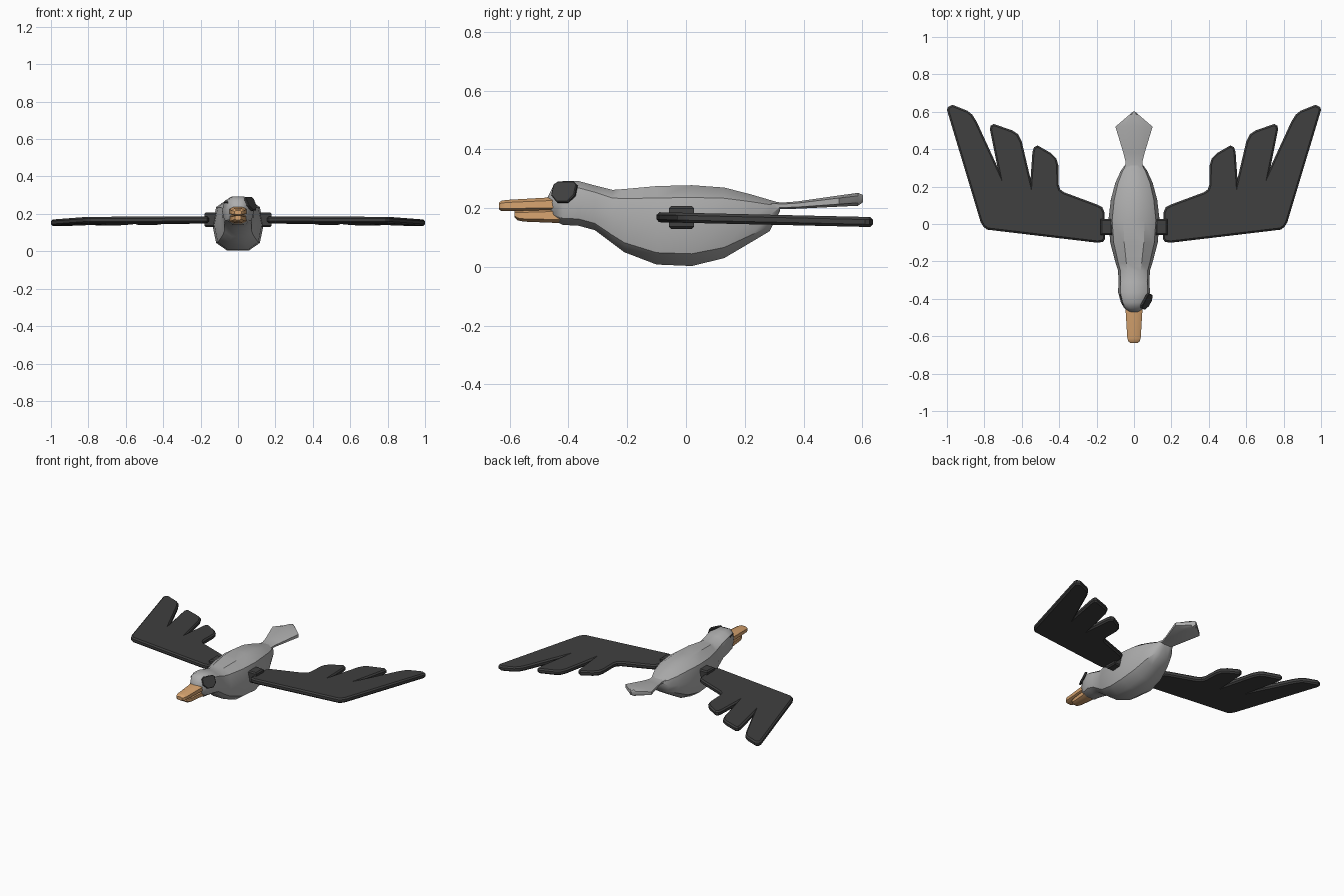
import bpy, bmesh, math
from mathutils import Vector, Matrix

if "Cube" in bpy.data.objects:
    bpy.data.objects.remove(bpy.data.objects["Cube"])


def material(name, rgb):
    m = bpy.data.materials.new(name)
    m.diffuse_color = (*rgb, 1)
    m.use_nodes = True
    m.node_tree.nodes["Principled BSDF"].inputs["Base Color"].default_value = m.diffuse_color
    return m


GREY = material("light grey", (0.42, 0.42, 0.42))
DARK = material("charcoal", (0.05, 0.05, 0.05))
ORANGE = material("bill orange", (0.68, 0.37, 0.16))


def make(name, bm, mat, angle=35, mirror=False):
    bmesh.ops.recalc_face_normals(bm, faces=bm.faces)
    me = bpy.data.meshes.new(name)
    bm.to_mesh(me)
    bm.free()
    me.materials.append(mat)
    ob = bpy.data.objects.new(name, me)
    bpy.context.collection.objects.link(ob)
    if mirror:
        ob.modifiers.new("mirror", 'MIRROR')
    bpy.ops.object.select_all(action='DESELECT')
    bpy.context.view_layer.objects.active = ob
    ob.select_set(True)
    bpy.ops.object.shade_smooth_by_angle(angle=math.radians(angle))
    return ob


def loft(name, sections, mat, sides=10, power=0.75, angle=35):
    """Skin rings given as (y, bottom z, top z, half width)."""
    bm = bmesh.new()
    rings = []
    for y, zb, zt, w in sections:
        ring = []
        for i in range(sides):
            a = 2 * math.pi * (i + 0.5) / sides - math.pi / 2
            c, s = math.cos(a), math.sin(a)
            x = math.copysign(abs(c) ** power, c) if abs(c) > 1e-6 else 0
            z = math.copysign(abs(s) ** power, s) if abs(s) > 1e-6 else 0
            z /= math.cos(math.pi / sides) ** power
            ring.append(bm.verts.new((x * w, y, (zb + zt) / 2 + z * (zt - zb) / 2)))
        rings.append(ring)
    for a, b in zip(rings, rings[1:]):
        for i in range(sides):
            j = (i + 1) % sides
            bm.faces.new((a[i], a[j], b[j], b[i]))
    bm.faces.new(rings[0])
    bm.faces.new(rings[-1])
    return make(name, bm, mat, angle)


def plate(name, outline, thick, bevel, mat, matrix=Matrix(), mirror=False):
    """Extruded outline centred on z = 0 with chamfered rims."""
    bm = bmesh.new()
    f = bm.faces.new([bm.verts.new((x, y, -thick / 2)) for x, y in outline])
    up = bmesh.ops.extrude_face_region(bm, geom=[f])
    for v in up["geom"]:
        if isinstance(v, bmesh.types.BMVert):
            v.co.z = thick / 2
    if not any(g.is_valid and len(g.verts) == len(outline) and g.calc_center_median().z < 0
               for g in bm.faces):
        bm.faces.new([v for v in bm.verts if v.co.z < 0])
    rims = [e for e in bm.edges if abs(e.verts[0].co.z - e.verts[1].co.z) < 1e-6]
    bmesh.ops.recalc_face_normals(bm, faces=bm.faces)
    bmesh.ops.bevel(bm, geom=rims, offset=bevel, segments=1, affect='EDGES', profile=0.5)
    bm.transform(matrix)
    return make(name, bm, mat, 30, mirror)


# Body with neck and head
loft("body", [
    (-0.472, 0.20, 0.235, 0.025), (-0.45, 0.16, 0.278, 0.052),
    (-0.42, 0.143, 0.292, 0.07), (-0.365, 0.14, 0.292, 0.085),
    (-0.31, 0.125, 0.277, 0.083), (-0.25, 0.08, 0.262, 0.085),
    (-0.21, 0.05, 0.265, 0.098), (-0.10, 0.008, 0.275, 0.127),
    (0.02, 0.003, 0.278, 0.137), (0.13, 0.03, 0.27, 0.124),
    (0.22, 0.083, 0.247, 0.1), (0.285, 0.122, 0.228, 0.07),
    (0.32, 0.19, 0.218, 0.045)], GREY)

# Tail fan
loft("tail", [
    (0.29, 0.196, 0.222, 0.055), (0.33, 0.197, 0.219, 0.047),
    (0.38, 0.198, 0.223, 0.06), (0.52, 0.205, 0.243, 0.105),
    (0.585, 0.208, 0.252, 0.025), (0.602, 0.22, 0.245, 0.004)],
    GREY, sides=8, power=0.7)

# Bill halves
loft("upper_bill", [
    (-0.42, 0.188, 0.242, 0.05), (-0.47, 0.19, 0.236, 0.047),
    (-0.61, 0.19, 0.228, 0.038), (-0.628, 0.19, 0.225, 0.032),
    (-0.637, 0.196, 0.218, 0.02)], ORANGE, sides=8, power=0.7)
loft("lower_bill", [
    (-0.42, 0.15, 0.2, 0.05), (-0.45, 0.15, 0.2, 0.045),
    (-0.55, 0.154, 0.195, 0.035), (-0.572, 0.158, 0.193, 0.028),
    (-0.583, 0.168, 0.19, 0.018)], ORANGE, sides=8, power=0.7)

# Wings with three feather fingers, mirrored
wing = [(0.155, -0.08), (0.165, -0.095), (0.195, -0.1), (0.785, -0.03),
        (0.805, -0.015), (0.82, 0.01), (1.0, 0.61), (0.995, 0.625), (0.97, 0.637),
        (0.89, 0.605), (0.865, 0.585), (0.84, 0.545), (0.73, 0.305),
        (0.77, 0.505), (0.767, 0.525), (0.75, 0.535), (0.65, 0.5),
        (0.62, 0.48), (0.60, 0.44), (0.553, 0.24), (0.543, 0.385),
        (0.535, 0.41), (0.515, 0.42), (0.445, 0.38), (0.415, 0.35),
        (0.405, 0.315), (0.403, 0.21), (0.395, 0.185), (0.375, 0.17),
        (0.2, 0.105), (0.17, 0.09), (0.157, 0.06)]
slope = Matrix.Translation((0, 0, 0.167)) @ Matrix.Rotation(math.radians(-1.3), 4, 'X')
# keep half coordinates inside the 2 unit span
wing = [(min(x, 1.0), y) for x, y in wing]
plate("wings", wing, 0.034, 0.009, DARK, slope, mirror=True)

# Shoulder joints
joint = [(0.115, -0.058), (0.18, -0.058), (0.18, 0.027), (0.115, 0.027)]
plate("shoulder_joints", joint, 0.078, 0.008, DARK,
      Matrix.Translation((0, 0, 0.168)), mirror=True)

# Eye patch on the right side of the head, facing out, forward and up
normal = Vector((0.80, -0.42, 0.42)).normalized()
along = Vector((0.45, 0.89, 0)).normalized()
along = (along - normal * along.dot(normal)).normalized()
upward = normal.cross(along)
frame = Matrix((along, upward, normal)).transposed().to_4x4()
frame.translation = Vector((0.069, -0.415, 0.253))
patch = [(-0.045, 0.028), (-0.03, 0.04), (0.03, 0.04), (0.045, 0.028),
         (0.045, -0.012), (0.022, -0.038), (-0.018, -0.038), (-0.045, -0.012)]
plate("eye_patch", patch, 0.014, 0.003, DARK, frame)

# Thin mark on the left side of the head
normal_l = Vector((-0.82, -0.25, 0.5)).normalized()
along_l = Vector((-0.25, 0.95, 0)).normalized()
along_l = (along_l - normal_l * along_l.dot(normal_l)).normalized()
frame_l = Matrix((along_l, normal_l.cross(along_l), normal_l)).transposed().to_4x4()
frame_l.translation = Vector((-0.063, -0.405, 0.262))
plate("left_eye_slit", [(-0.03, -0.003), (0.03, -0.003), (0.03, 0.004), (-0.03, 0.004)],
      0.009, 0.001, DARK, frame_l)
